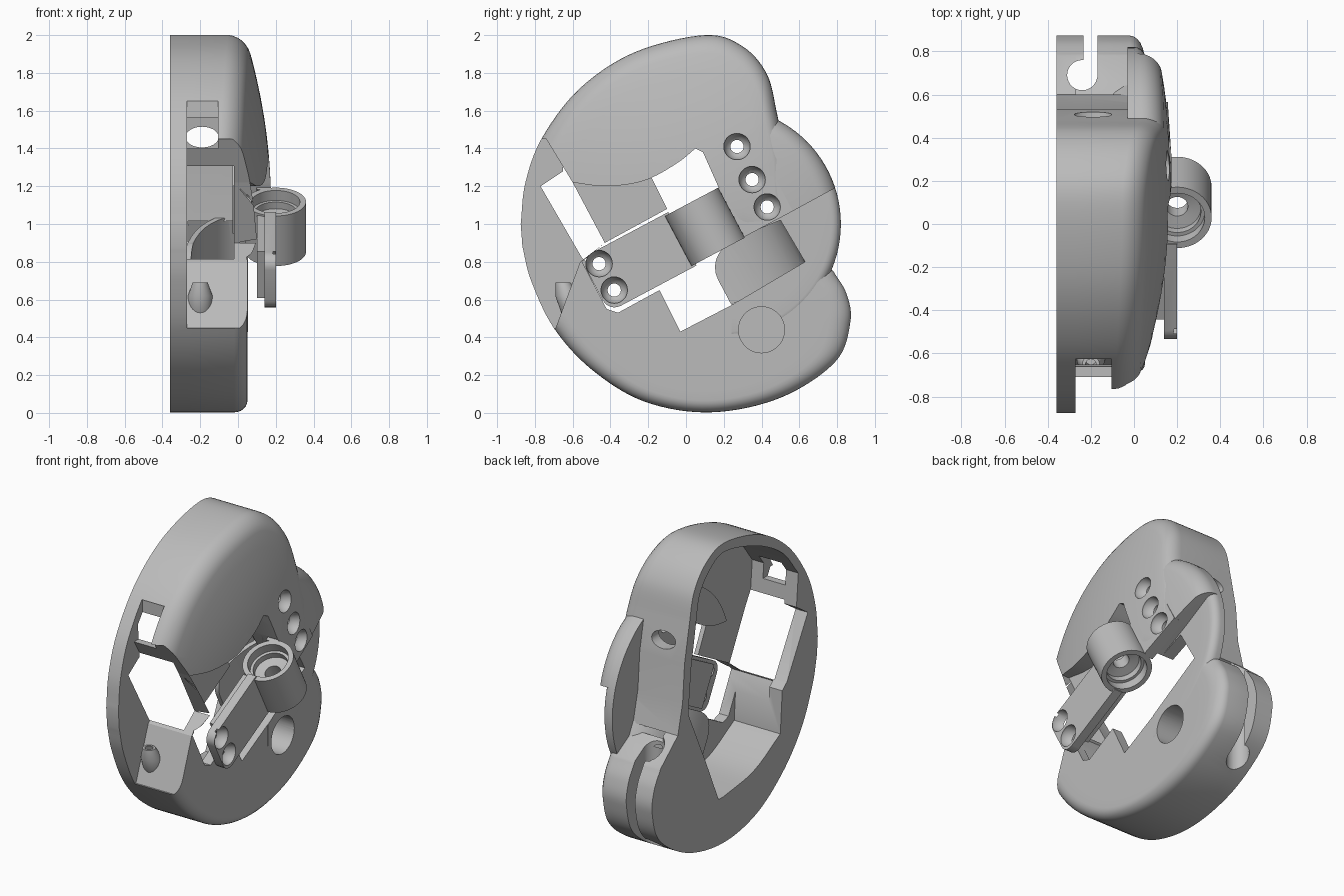
import bpy, bmesh, math
from mathutils import Vector

if "Cube" in bpy.data.objects:
    bpy.data.objects.remove(bpy.data.objects["Cube"])

grey = bpy.data.materials.new("plain grey")
grey.diffuse_color = (0.5, 0.5, 0.5, 1)
grey.use_nodes = True
grey.node_tree.nodes["Principled BSDF"].inputs["Base Color"].default_value = grey.diffuse_color

ANG = math.radians(28)          # tilt of the arm in the side plane
C, S = math.cos(ANG), math.sin(ANG)
OY, OZ = 0.10, 0.985            # centre of the tube


def side(a, b, h):              # profile in (y, z), extruded along x
    return Vector((h, a, b))


def tilted(p, q, x):            # along arm, across arm, height
    return Vector((x, OY + p * C - q * S, OZ + p * S + q * C))


def trough_map(p, x, q):
    return tilted(p, q, x)


def plate_map(p, q, x):         # plate top slopes with the disc
    return tilted(p, q, x - 0.06 * (p - 0.14))


def finish(name, bm):
    bmesh.ops.recalc_face_normals(bm, faces=bm.faces)
    me = bpy.data.meshes.new(name)
    bm.to_mesh(me)
    bm.free()
    me.materials.append(grey)
    ob = bpy.data.objects.new(name, me)
    bpy.context.collection.objects.link(ob)
    return ob


def stack(name, rings, centre=None, closed=False):
    """Skin a list of equal-length vertex rings, capped or closed in a loop."""
    bm = bmesh.new()
    vs = [[bm.verts.new(p) for p in r] for r in rings]
    n = len(vs[0])
    pairs = list(zip(vs, vs[1:])) + ([(vs[-1], vs[0])] if closed else [])
    for r0, r1 in pairs:
        for i in range(n):
            j = (i + 1) % n
            bm.faces.new((r0[i], r0[j], r1[j], r1[i]))
    if not closed:
        bm.faces.new(vs[0])
        if centre is None:
            bm.faces.new(vs[-1])
        else:
            c = bm.verts.new(centre)
            for i in range(n):
                bm.faces.new((vs[-1][i], vs[-1][(i + 1) % n], c))
    return finish(name, bm)


def prism(name, pts, h0, h1, f=side):
    return stack(name, [[f(a, b, h) for a, b in pts] for h in (h0, h1)])


def curve(pts, n=8):
    """Smooth open curve through the points."""
    p = [Vector(q) for q in pts]
    p = [2 * p[0] - p[1]] + p + [2 * p[-1] - p[-2]]
    out = []
    for i in range(1, len(p) - 2):
        for k in range(n):
            t = k / n
            a, b, c, d = p[i - 1:i + 3]
            out.append(0.5 * (2 * b + (c - a) * t + (2 * a - 5 * b + 4 * c - d) * t * t
                              + (3 * b - a - 3 * c + d) * t ** 3))
    return [tuple(v) for v in out] + [tuple(pts[-1])]


def circle(cy, cz, r, n=40):
    return [(cy + r * math.cos(2 * math.pi * i / n), cz + r * math.sin(2 * math.pi * i / n))
            for i in range(n)]


def round_prism(name, outline, x0, top, cen, R, size=0.75):
    """Prism whose upper edge is rounded and whose top follows a height rule."""
    rings = [[side(y, z, x0) for y, z in outline]]
    ds = [R * (1 - math.cos(math.radians(a))) for a in range(0, 91, 15)]
    ds += [R + (size - R) * k / 7 for k in range(1, 7)]
    for d in ds:
        s = 1 - d / size
        drop = R - math.sqrt(max(0, R * R - max(0, R - d) ** 2))
        ring = []
        for y, z in outline:
            y, z = cen[0] + (y - cen[0]) * s, cen[1] + (z - cen[1]) * s
            ring.append(side(y, z, top(y, z) - drop))
        rings.append(ring)
    return stack(name, rings, side(cen[0], cen[1], top(*cen)))


def boolean(ob, other, op='DIFFERENCE'):
    m = ob.modifiers.new("bool", 'BOOLEAN')
    m.operation, m.solver, m.object = op, 'EXACT', other
    bpy.context.view_layer.objects.active = ob
    bpy.ops.object.modifier_apply(modifier=m.name)
    bpy.data.objects.remove(other)


def screw_hole(ob, y, z, xtop):
    k = [(0.035, -0.6), (0.035, xtop - 0.06), (0.05, xtop - 0.05), (0.07, xtop - 0.015), (0.07, 0.4)]
    boolean(ob, stack("cutter", [[side(a, b, x) for a, b in circle(y, z, r, 28)] for r, x in k]))


def dome(y, z):
    return 0.175 - 0.17 * ((y - 0.2) ** 2 + (z - 1.1) ** 2)


# outlines in the side plane
top_arc = curve([(-0.875, 1.0), (-0.85, 1.22), (-0.76, 1.46), (-0.56, 1.72), (-0.27, 1.91),
                 (0.1, 2.0), (0.3, 1.94), (0.43, 1.79), (0.485, 1.57)])
waist = [(0.53, 1.35), (0.55, 1.1), (0.6, 0.9)]
low_arc = curve([(0.78, 0.75), (0.85, 0.63), (0.87, 0.48), (0.79, 0.27), (0.5, 0.08), (0.13, 0.003),
                 (-0.22, 0.06), (-0.5, 0.23), (-0.7, 0.45), (-0.82, 0.7), (-0.866, 0.88)])
opening = curve([(-0.6, 1.22), (-0.42, 1.2), (-0.22, 1.23), (-0.05, 1.32), (0.05, 1.4)], 5) + [
    (0.09, 1.38), (0.17, 1.2), (0.33, 0.95), (0.5, 1.02), (0.63, 0.8), (0.24, 0.57), (-0.03, 0.43),
    (-0.14, 0.65), (-0.36, 0.53), (-0.42, 0.55), (-0.55, 0.8), (-0.43, 0.9)]
hollow = curve([(-0.67, 1.5), (-0.5, 1.7), (-0.23, 1.85), (0.1, 1.94), (0.26, 1.88), (0.37, 1.75),
                (0.41, 1.57)], 5) + [(0.46, 1.3), (0.49, 1.0), (0.3, 0.6), (0.17, 0.31)] + curve(
    [(0.12, 0.31), (-0.2, 0.36), (-0.48, 0.5)], 5) + [(-0.5, 0.78), (-0.55, 0.82), (-0.77, 1.2), (-0.65, 1.28)]

# main housing: domed upper lobe, flat lower lobe and back flange
body = round_prism("housing", top_arc + waist + [(0.5, 0.85), (-0.6, 0.8)], -0.36, dome, (0.0, 1.25), 0.09, 0.7)
boolean(body, prism("cutter", [(0.33, 0.95), (0.55, 1.06), (1.1, 1.36), (1.1, 0.6), (0.4, 0.6)], 0.04, 0.5))
boolean(body, round_prism("lower_lobe", low_arc + [(-0.5, 0.85), (0.55, 0.88)], -0.36,
                          lambda y, z: 0.05, (0.05, 0.45), 0.07, 0.5), 'UNION')
boolean(body, prism("flange", top_arc + waist + low_arc, -0.36, -0.268), 'UNION')

# hollow interior, centre opening, cut-away left side
boolean(body, prism("cutter", hollow, -0.5, -0.02))
boolean(body, prism("cutter", opening, -0.265, 0.5))
boolean(body, prism("cutter", [(-1.1, 1.45), (-0.74, 1.45), (-0.6, 1.22), (-0.43, 0.9), (-0.56, 0.8),
                               (-0.69, 0.45), (-1.1, 0.45)], -0.27, 0.5))
boolean(body, prism("cutter", [(-1.1, 1.4), (-1.1, 1.65), (-0.62, 1.65), (-0.62, 1.4)], -0.27, -0.105))
# finger pocket, cable groove, side window
boolean(body, prism("cutter", circle(0.4, 0.44, 0.122), -0.12, 0.3))
boolean(body, prism("cutter", [(0.68, -0.1), (1, -0.1), (1, 0.95), (0.68, 0.95)], -0.235, -0.17))
boolean(body, stack("cutter", [[(x, y, z) for x, y in circle(-0.24, 0.69, 0.07, 28)] for z in (-0.1, 1.0)]))
boolean(body, stack("cutter", [[(-0.19 + 1.6 * a, y, 1.46 + b) for a, b in circle(0, 0, 0.055, 24)]
                               for y in (0.36, 0.7)]))
screw_hole(body, 0.27, 1.41, 0.16)
for y, z in ((0.35, 1.235), (0.43, 1.09)):
    screw_hole(body, y, z, 0.17)

# side disc: upper domed part and the lower step beside it
disc = round_prism("side_disc", circle(0.2, 1.0, 0.62, 96), -0.03, lambda y, z: dome(y, z) - 0.003,
                   (0.2, 1.0), 0.09, 0.62)
boolean(disc, prism("cutter", opening[:23] + [(0.33, 0.95), (0.55, 1.06), (1.1, 1.36), (1.1, 0),
                                              (-0.9, 0), (-0.9, 1.22)], -0.5, 0.5))
step = round_prism("disc_step", circle(0.2, 1.0, 0.62, 96), -0.03, lambda y, z: 0.052,
                   (0.2, 1.0), 0.05, 0.62)
boolean(step, prism("cutter", opening, -0.5, 0.5))
boolean(step, prism("cutter", [(-0.9, 0.2), (0.24, 0.2), (0.24, 0.57), (0.1, 1.38), (0.1, 1.8), (-0.9, 1.8)],
                    -0.5, 0.5))
boolean(step, prism("cutter", circle(0.4, 0.44, 0.122), -0.12, 0.3))
for ob in (disc, step):
    for y, z, x in ((0.27, 1.41, 0.16), (0.35, 1.235, 0.17), (0.43, 1.09, 0.17)):
        screw_hole(ob, y, z, x)

# inner panel under the dome
panel = prism("inner_panel", [(-0.6, 1.22), (-0.43, 0.9), (-0.1, 1.08), (-0.22, 1.32), (-0.45, 1.35)], -0.02, 0.01)

# curved trough inside the housing
arc = [math.radians(a) for a in range(0, 91, 9)]
strip = [(-0.07 + 0.45 * math.sin(t), -0.25 * math.cos(t)) for t in arc]
strip += [(-0.07 + 0.48 * math.sin(t), -0.28 * math.cos(t)) for t in reversed(arc)]
trough = prism("trough", strip, -0.43, -0.14, trough_map)
# rounded front corner of the trough
corner = [(-0.12, -0.1), (0.07, -0.1)] + [(0.07 + 0.14 * math.cos(t), -0.28 + 0.14 * math.sin(t))
                                         for t in [math.radians(a) for a in range(90, 181, 15)]] + [(-0.12, -0.28)]
boolean(trough, prism("cutter", corner, -0.4, -0.1, tilted))

# tilted tube with a counterbore at each end
prof = [(0.05, -0.04), (0.11, -0.05), (0.11, -0.09), (0.128, -0.09), (0.128, -0.15), (0.16, -0.15),
        (0.16, 0.15), (0.128, 0.15), (0.128, 0.09), (0.11, 0.09), (0.11, 0.05), (0.05, 0.04)]
tube = stack("tube", [[tilted(r * math.cos(t), q, 0.2 + r * math.sin(t)) for r, q in prof]
                      for t in [2 * math.pi * i / 56 for i in range(56)]], closed=True)

# arm plates on both sides of the tube
end = [(-0.59 + 0.07 * math.cos(t), 0.09 + 0.07 * math.sin(t)) for t in
       [math.radians(a) for a in range(90, 181, 15)]]
end += [(p, -q) for p, q in reversed(end)]
arm = prism("arm", [(-0.135, 0.16)] + end + [(-0.135, -0.16)], 0.14, 0.2, tilted)
boolean(arm, prism("pad", [(-0.137, 0.14), (-0.54, 0.14), (-0.54, -0.14), (-0.137, -0.14)], 0.1, 0.15, tilted), 'UNION')
plate = prism("mount_plate", [(0.14, 0.15), (0.45, 0.15), (0.45, -0.145), (0.14, -0.145)], 0.1, 0.175, plate_map)
for y, z in ((-0.46, 0.79), (-0.38, 0.65)):
    screw_hole(arm, y, z, 0.2)
for y, z in ((0.35, 1.235), (0.43, 1.09)):
    screw_hole(plate, y, z, 0.17)

# screw boss in the front pocket
boss = stack("screw_boss", [[(-0.2 + r * math.cos(t), -0.62 + r * math.sin(t) + (z - 0.6) * -0.35, z)
                             for t in [2 * math.pi * i / 28 for i in range(28)]]
                            for r, z in ((0.05, 0.49), (0.065, 0.53), (0.065, 0.62), (0.04, 0.69), (0.025, 0.69), (0.025, 0.62))])

# smooth shading with sharp edges kept
for ob in list(bpy.context.scene.objects):
    bpy.ops.object.select_all(action='DESELECT')
    ob.select_set(True)
    bpy.context.view_layer.objects.active = ob
    bpy.ops.object.shade_smooth_by_angle(angle=math.radians(30))
